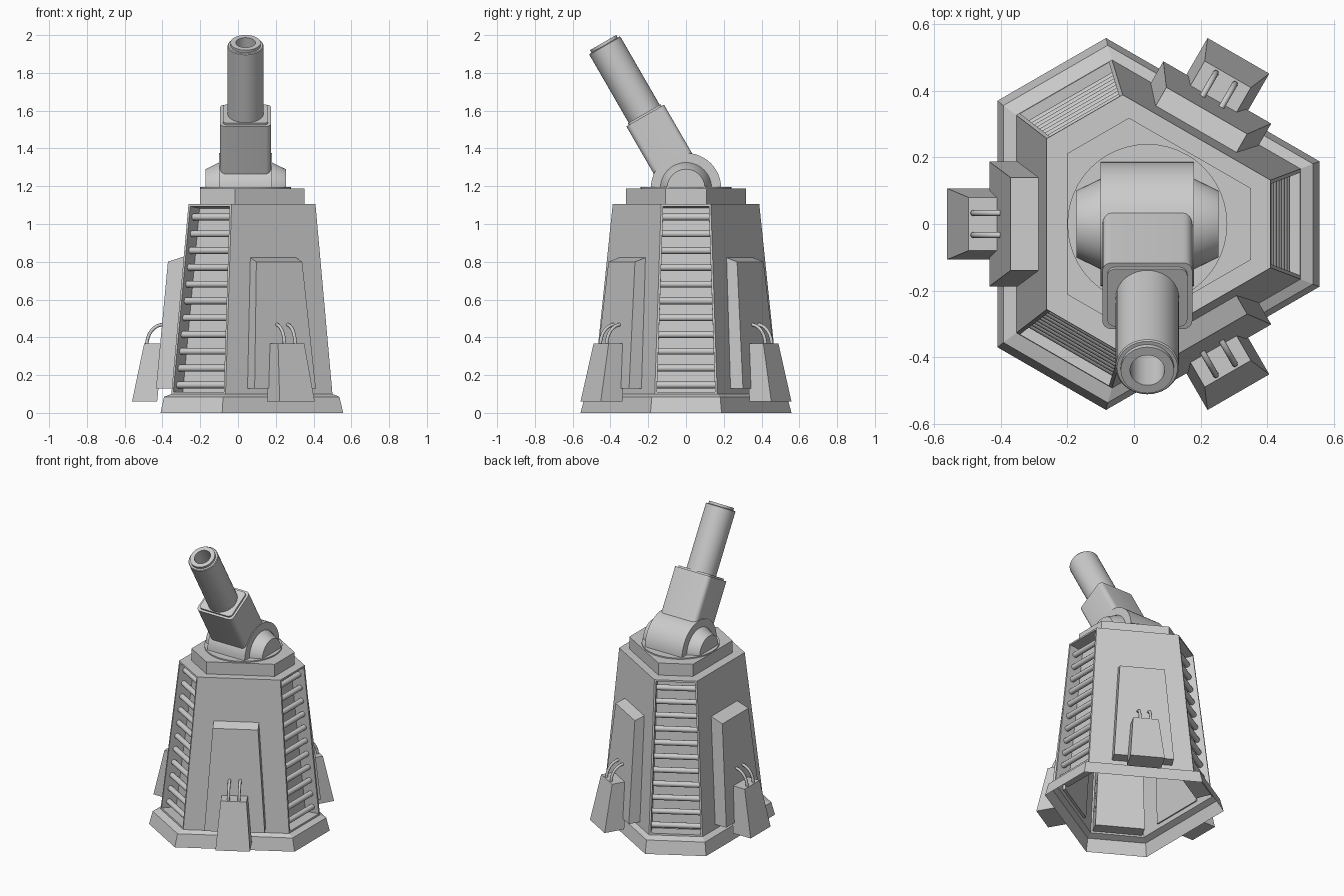
import bpy, bmesh
from math import sin, cos, pi, radians
from mathutils import Vector, Matrix

if "Cube" in bpy.data.objects:
    bpy.data.objects.remove(bpy.data.objects["Cube"])


def finish(name, bm, mat=None, smooth=False, recalc=True):
    if recalc:
        bmesh.ops.recalc_face_normals(bm, faces=bm.faces)
    me = bpy.data.meshes.new(name)
    bm.to_mesh(me)
    bm.free()
    ob = bpy.data.objects.new(name, me)
    bpy.context.collection.objects.link(ob)
    if mat:
        me.transform(mat)
    if smooth:
        bpy.ops.object.select_all(action='DESELECT')
        ob.select_set(True)
        bpy.context.view_layer.objects.active = ob
        bpy.ops.object.shade_smooth_by_angle(angle=radians(35))
    return ob


def hexagon(bm, c, long_d, short_d, z):
    """Six-sided ring: short sides face 0/120/240 deg, long sides 60/180/300."""
    y = (long_d - short_d / 2) / (3 ** 0.5 / 2)
    out = []
    for k in range(3):
        for s in (-1, 1):
            a = k * 2 * pi / 3
            p = Matrix.Rotation(a, 3, 'Z') @ Vector((short_d, s * y, z))
            out.append(bm.verts.new(p + Vector((c, 0, 0))))
    return out


def bridge(bm, a, b):
    n = len(a)
    return [bm.faces.new((a[i], a[(i + 1) % n], b[(i + 1) % n], b[i])) for i in range(n)]


def lathe(name, prof, mat, steps=40, arc=2 * pi):
    """Revolve (radius, z) profile round local z."""
    bm = bmesh.new()
    vs = [bm.verts.new((r, 0, z)) for r, z in prof]
    es = [bm.edges.new(p) for p in zip(vs, vs[1:])]
    bmesh.ops.spin(bm, geom=vs + es, axis=(0, 0, 1), cent=(0, 0, 0), steps=steps, angle=arc)
    bmesh.ops.remove_doubles(bm, verts=bm.verts, dist=1e-4)
    return finish(name, bm, mat, True)


def wedge(name, bottom, top, mat):
    """Tapered block: (outer, inner, half width, outer z, inner z) at each end."""
    bm = bmesh.new()
    loops = []
    for o, i, w, zo, zi in (bottom, top):
        loops.append([bm.verts.new(p) for p in ((o, -w, zo), (o, w, zo), (i, w, zi), (i, -w, zi))])
    bridge(bm, *loops)
    for l in loops:
        bm.faces.new(l)
    return finish(name, bm, mat)


def lerp(a, b, t):
    return a + (b - a) * t


# Tower shell with flared skirt, open underneath, recessed ladder bays
LOW, HIGH = (.027, .380, .473, .10), (.038, .300, .372, 1.105)
bm = bmesh.new()
rings = [hexagon(bm, *r) for r in ((.021, .431, .536, 0), (.022, .414, .515, .085), LOW, HIGH)]
for a, b in zip(rings, rings[1:]):
    wall = bridge(bm, a, b)
bm.faces.new(rings[-1])
bm.normal_update()
bays = wall[0::2]
bmesh.ops.inset_individual(bm, faces=bays, thickness=.016)
bm.normal_update()
for f in bays:
    n = f.normal.copy()
    new = bmesh.ops.extrude_discrete_faces(bm, faces=[f])['faces'][0]
    bmesh.ops.translate(bm, vec=-n * .1, verts=new.verts)
finish("tower", bm, recalc=False)

# Collar on top of the tower
bm = bmesh.new()
a, b = (hexagon(bm, .045, .246, .306, z) for z in (1.1, 1.187))
bridge(bm, a, b)
bm.faces.new(a)
bm.faces.new(b)
finish("collar", bm)

# Ladder rungs
for k in range(3):
    a = k * 2 * pi / 3
    bm = bmesh.new()
    for i in range(11):
        z = .148 + i * .0889
        t = (z - LOW[3]) / (HIGH[3] - LOW[3])
        m = (Matrix.Translation((lerp(LOW[0], HIGH[0], t), 0, z)) @ Matrix.Rotation(a, 4, 'Z')
             @ Matrix.Translation((lerp(LOW[2], HIGH[2], t) - .045, 0, 0))
             @ Matrix.Rotation(pi / 2, 4, 'X'))
        bmesh.ops.create_cone(bm, cap_ends=True, segments=12, radius1=.018, radius2=.018,
                              depth=2 * lerp(.155, .122, t), matrix=m)
    finish(f"ladder_rungs_{k + 1}", bm, None, True)

# Buttress panels, ground boxes and cable pairs on the long sides
for k in range(3):
    m = Matrix.Translation((.022, 0, 0)) @ Matrix.Rotation(radians(60 + 120 * k), 4, 'Z')
    wedge(f"wall_panel_{k + 1}", (.456, .364, .187, .13, .13), (.393, .304, .14, .80, .83), m)
    wedge(f"ground_box_{k + 1}", (.583, .45, .107, .06, .06), (.519, .42, .08, .367, .367), m)
    cu = bpy.data.curves.new("cable", 'CURVE')
    cu.dimensions = '3D'
    cu.bevel_depth = .009
    cu.bevel_resolution = 2
    for y in (-.033, .033):
        sp = cu.splines.new('POLY')
        sp.points.add(8)
        for i, p in enumerate(sp.points):
            t = i / 8 * pi / 2
            p.co = (.415 + .09 * cos(t), y, .36 + .108 * sin(t), 1)
    ob = bpy.data.objects.new(f"cables_{k + 1}", cu)
    ob.matrix_world = m
    bpy.context.collection.objects.link(ob)

# Turntable disc
GX, PZ = .04, 1.19
lathe("turntable", [(0, 0), (.24, 0), (.24, .012), (0, .012)], Matrix.Translation((GX, 0, 1.183)), 48)

# Half-round pivot drum and tapered trunnion caps
side = Matrix.Translation((GX, 0, PZ)) @ Matrix.Rotation(pi / 2, 4, 'Y') @ Matrix.Rotation(pi / 2, 4, 'Z')
lathe("pivot_drum", [(0, -.14), (.186, -.14), (.186, .14), (0, .14)], side, 24, pi)
lathe("trunnion_caps", [(0, -.213), (.1, -.213), (.138, -.135), (.138, .135), (.1, .213), (0, .213)],
      side, 24, pi)

# Gun housing: rounded block along the raised axis, with a raised end plate
gun = Matrix.Translation((GX, 0, 1.2)) @ Matrix.Rotation(radians(30), 4, 'X')


def rounded_block(name, hx, hy, z0, z1, r):
    bm = bmesh.new()
    bmesh.ops.create_cube(bm, size=1, matrix=Matrix.Translation((0, 0, (z0 + z1) / 2))
                          @ Matrix.Diagonal((2 * hx, 2 * hy, z1 - z0, 1)))
    es = [e for e in bm.edges if abs(e.verts[0].co.z - e.verts[1].co.z) > .001]
    bmesh.ops.bevel(bm, geom=es, offset=r, segments=4, profile=.5, affect='EDGES')
    finish(name, bm, gun, True)


rounded_block("gun_housing", .135, .115, .06, .432, .028)
rounded_block("housing_end_plate", .12, .1, .42, .443, .024)

# Barrel with stepped muzzle and bore
lathe("barrel", [(0, .42), (.095, .42), (.095, .858), (.091, .862), (.08, .862), (.08, .878),
                 (.052, .878), (.052, .6), (0, .6)], gun, 40)
